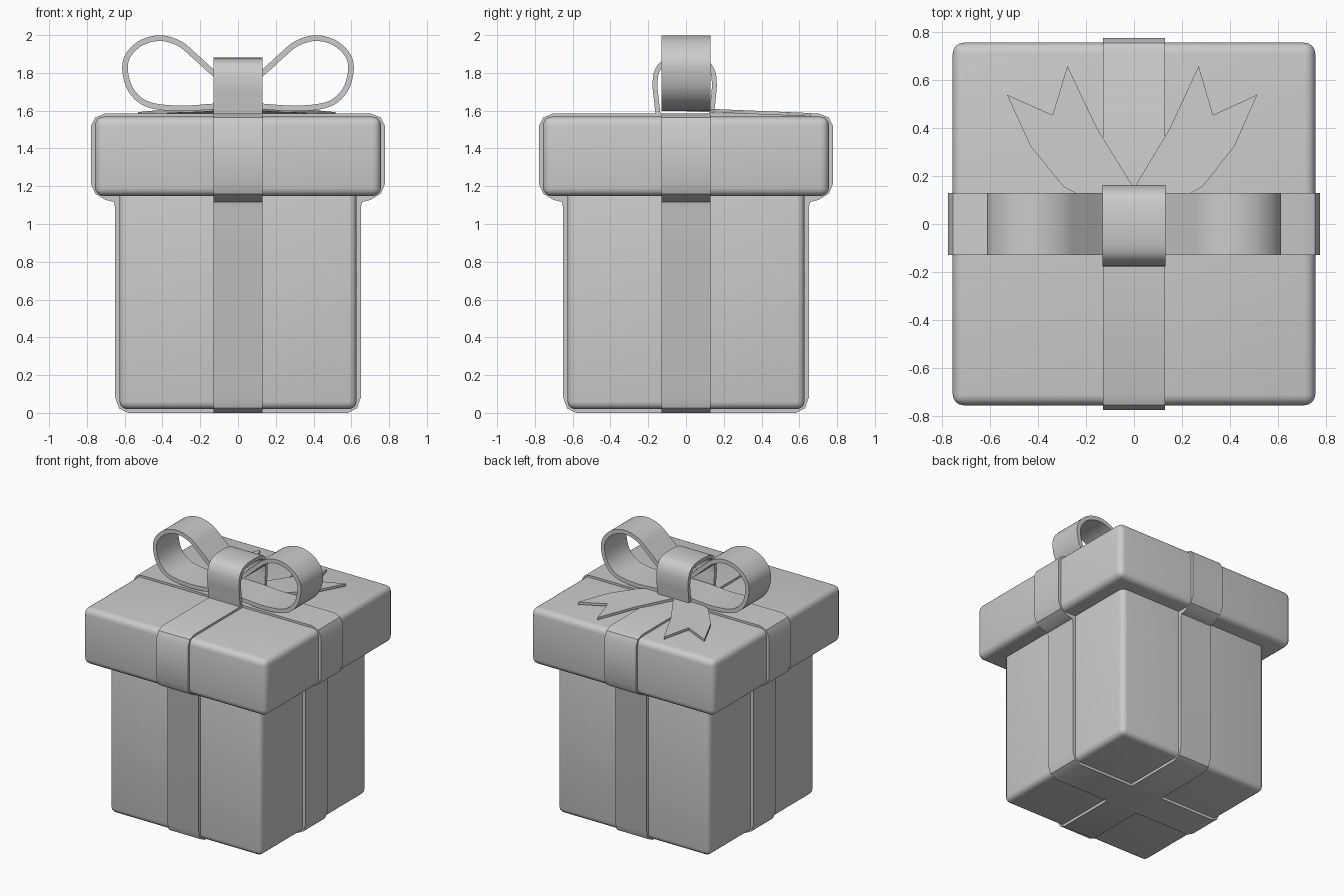
import bpy, bmesh, math
from mathutils import Vector

if "Cube" in bpy.data.objects:
    bpy.data.objects.remove(bpy.data.objects["Cube"])


def finish(name, bm, smooth=True):
    bmesh.ops.recalc_face_normals(bm, faces=bm.faces)
    me = bpy.data.meshes.new(name)
    bm.to_mesh(me)
    bm.free()
    ob = bpy.data.objects.new(name, me)
    bpy.context.collection.objects.link(ob)
    if smooth:
        bpy.ops.object.select_all(action='DESELECT')
        bpy.context.view_layer.objects.active = ob
        ob.select_set(True)
        bpy.ops.object.shade_smooth_by_angle(angle=math.radians(35))
    return ob


def rounded_box(name, half, z0, z1, radius):
    bm = bmesh.new()
    bmesh.ops.create_cube(bm, size=1)
    for v in bm.verts:
        v.co = (v.co.x * 2 * half, v.co.y * 2 * half, z0 + (v.co.z + .5) * (z1 - z0))
    bmesh.ops.bevel(bm, geom=bm.edges[:], offset=radius, segments=4,
                    profile=.5, affect='EDGES')
    return finish(name, bm)


def slab(name, outline, half, along='y'):
    """Extrude an outline (u, z) to a thickness of 2*half along y or x."""
    bm = bmesh.new()
    vs = [bm.verts.new((u, -half, z) if along == 'y' else (-half, u, z))
          for u, z in outline]
    face = bm.faces.new(vs)
    new = bmesh.ops.extrude_face_region(bm, geom=[face])['geom']
    step = (0, 2 * half, 0) if along == 'y' else (2 * half, 0, 0)
    bmesh.ops.translate(bm, vec=step,
                        verts=[g for g in new if isinstance(g, bmesh.types.BMVert)])
    return finish(name, bm)


def spline(points, n=6):
    """Catmull-Rom curve through the points."""
    p = [Vector(q) for q in points]
    p = [2 * p[0] - p[1]] + p + [2 * p[-1] - p[-2]]
    out = []
    for a, b, c, d in zip(p, p[1:], p[2:], p[3:]):
        for i in range(n):
            t = i / n
            out.append(.5 * (2 * b + (c - a) * t + (2 * a - 5 * b + 4 * c - d) * t**2
                             + (3 * b - a - 3 * c + d) * t**3))
    return out + [p[-2]]


def band(points, thick):
    """Outline of a strip of given thickness around a centre line."""
    c = spline(points)
    left, right = [], []
    for i, q in enumerate(c):
        d = (c[min(i + 1, len(c) - 1)] - c[max(i - 1, 0)]).normalized()
        nrm = Vector((-d.y, d.x)) * thick / 2
        left.append(q + nrm)
        right.append(q - nrm)
    return left + right[::-1]


# Box and lid
rounded_box("box_body", .627, .02, 1.2, .04)
rounded_box("box_lid", .757, 1.148, 1.568, .045)

# Crossing wrap ribbons that follow the box silhouette
half = [(.58, 0), (.63, .025), (.65, .08), (.65, 1.09), (.658, 1.117), (.70, 1.127),
        (.755, 1.16), (.777, 1.21), (.777, 1.52), (.755, 1.565), (.705, 1.584)]
outline = half + [(-u, z) for u, z in reversed(half)]
slab("wrap_ribbon_side", outline, .13, 'y')
slab("wrap_ribbon_front", outline, .13, 'x')

# Bow loops
loop = [(0, 1.70), (.13, 1.80), (.23, 1.89), (.31, 1.955), (.41, 1.984), (.51, 1.96),
        (.58, 1.895), (.598, 1.82), (.573, 1.72), (.51, 1.65), (.42, 1.62),
        (.28, 1.612), (.13, 1.622), (0, 1.625)]
for side, s in (("right", 1), ("left", -1)):
    slab("bow_loop_" + side, band([(s * u, z) for u, z in loop], .03), .13, 'y')

# Knot band around the middle of the bow
knot = [(-.148, 1.58), (-.157, 1.66), (-.164, 1.74), (-.153, 1.81), (-.11, 1.855),
        (0, 1.868), (.10, 1.855), (.14, 1.81), (.15, 1.74), (.144, 1.66), (.135, 1.58)]
slab("bow_knot", band(knot, .026), .131, 'x')

# Notched tails lying on the lid behind the bow
tail = [(0, .0), (0, .15), (.15, .40), (.27, .66), (.33, .455), (.515, .54),
        (.42, .325), (.285, .155), (.22, .12), (.13, .0)]
for side, s in (("right", 1), ("left", -1)):
    bm = bmesh.new()
    rings = []
    for dz in (0, .018):
        rings.append([bm.verts.new((s * x * (1 if s > 0 else 1.03), y,
                                    1.597 - .042 * y + dz)) for x, y in tail])
    bm.faces.new(rings[0])
    bm.faces.new(rings[1])
    for i in range(len(tail)):
        j = (i + 1) % len(tail)
        bm.faces.new((rings[0][i], rings[0][j], rings[1][j], rings[1][i]))
    finish("bow_tail_" + side, bm, False)
